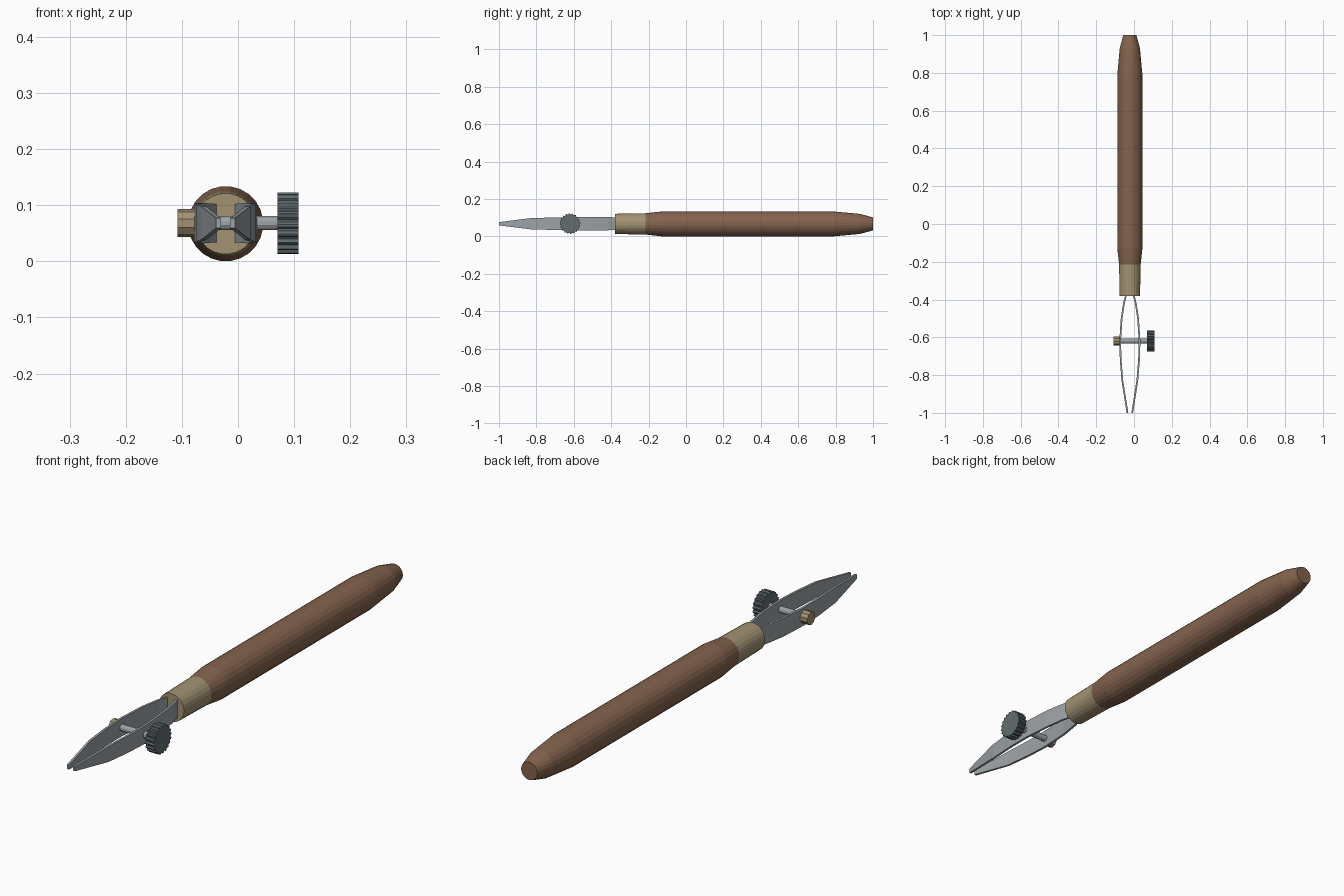
import bpy, bmesh, math
from mathutils import Vector

if "Cube" in bpy.data.objects:
    bpy.data.objects.remove(bpy.data.objects["Cube"])

CX, CZ = -0.022, 0.067      # handle axis
SY = -0.62                  # screw position along y


def material(name, rgb):
    m = bpy.data.materials.new(name)
    m.diffuse_color = (*rgb, 1)
    m.use_nodes = True
    m.node_tree.nodes["Principled BSDF"].inputs["Base Color"].default_value = m.diffuse_color
    return m


WOOD = material("wood", (0.23, 0.125, 0.075))
BRASS = material("brass", (0.36, 0.29, 0.17))
STEEL = material("steel", (0.33, 0.36, 0.38))
DARK = material("dark_steel", (0.12, 0.155, 0.165))


def loft(name, rings, mat):
    """Skin equal-length rings of points and cap both ends."""
    bm = bmesh.new()
    vr = [[bm.verts.new(p) for p in r] for r in rings]
    n = len(vr[0])
    for a, b in zip(vr, vr[1:]):
        for i in range(n):
            j = (i + 1) % n
            bm.faces.new((a[i], a[j], b[j], b[i]))
    bm.faces.new(vr[0])
    bm.faces.new(vr[-1])
    bmesh.ops.recalc_face_normals(bm, faces=bm.faces)
    me = bpy.data.meshes.new(name)
    bm.to_mesh(me)
    bm.free()
    me.materials.append(mat)
    ob = bpy.data.objects.new(name, me)
    bpy.context.collection.objects.link(ob)
    return ob


def turned(name, axis, profile, sides, mat, notch=1.0):
    """Turned part along x or y; notch < 1 pulls in every second pair of points."""
    rings = []
    for t, r in profile:
        ring = []
        for i in range(sides):
            a = 2 * math.pi * (i + 0.5) / sides
            q = r * (notch if i % 4 > 1 else 1.0)
            u, v = q * math.cos(a), q * math.sin(a)
            ring.append(Vector((CX + u, t, CZ + v)) if axis == "y"
                        else Vector((t, SY + u, CZ + 0.001 + v)))
        rings.append(ring)
    return loft(name, rings, mat)


# wooden handle and brass ferrule
turned("handle", "y", [(-0.22, 0.057), (-0.13, 0.067), (0.79, 0.067),
                       (0.93, 0.054), (1.0, 0.035)], 24, WOOD)
turned("ferrule", "y", [(-0.38, 0.0545), (-0.215, 0.0575)], 24, BRASS)

# bowed blades: y, outer offset from the axis, half height
BLADE = [(-0.36, 0.020, 0.034), (-0.42, 0.036, 0.035), (-0.50, 0.048, 0.036),
         (-0.62, 0.056, 0.035), (-0.72, 0.053, 0.033), (-0.83, 0.044, 0.030),
         (-1.0, 0.017, 0.009)]
THICK = 0.009
for side, label in ((-1, "left"), (1, "right")):
    rings = []
    for y, off, h in BLADE:
        o, i = CX + side * off, CX + side * (off - THICK)
        z = CZ + 0.001
        rings.append([(o, y, z - h), (o, y, z + h), (i, y, z + h), (i, y, z - h)])
    loft("blade_" + label, rings, STEEL)

# adjusting screw with nut and knurled knob
turned("screw_rod", "x", [(-0.10, 0.013), (0.08, 0.013)], 12, STEEL)
turned("screw_nut", "x", [(-0.108, 0.025), (-0.076, 0.025)], 10, BRASS)
turned("screw_knob", "x", [(0.07, 0.055), (0.108, 0.055)], 80, DARK, notch=0.91)
